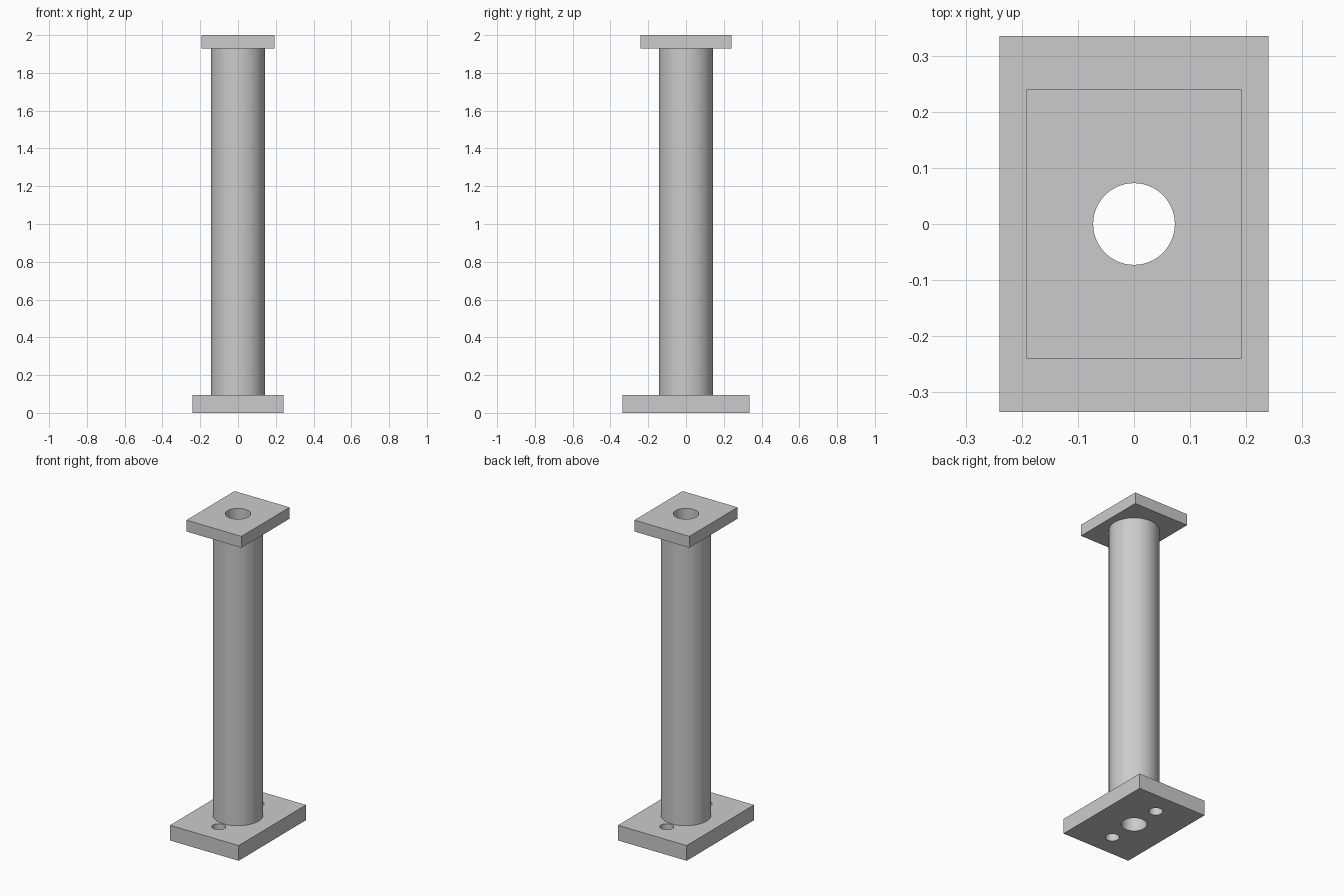
import bpy
import bmesh
from math import radians

cube = bpy.data.objects.get("Cube")
if cube:
    bpy.data.objects.remove(cube, do_unlink=True)

SEGMENTS = 64
BORE = 0.073
COLUMN_RADIUS = 0.144
BASE_TOP = 0.096
CAP_BOTTOM = 1.928

# Single grey finish
grey = bpy.data.materials.new("grey_metal")
grey.use_nodes = True
colour = (0.6, 0.6, 0.6, 1.0)
grey.diffuse_color = colour
grey.node_tree.nodes["Principled BSDF"].inputs["Base Color"].default_value = colour


def finish(obj):
    obj.data.materials.clear()
    obj.data.materials.append(grey)
    bpy.ops.object.select_all(action="DESELECT")
    obj.select_set(True)
    bpy.context.view_layer.objects.active = obj
    bpy.ops.object.shade_smooth_by_angle(angle=radians(30))


def drilled_plate(name, width, depth, bottom, top, holes):
    """Rectangular plate with vertical through holes given as (y, radius)."""
    middle = (bottom + top) / 2
    bpy.ops.mesh.primitive_cube_add(size=1, location=(0, 0, middle))
    plate = bpy.context.object
    plate.name = name
    plate.scale = (width, depth, top - bottom)
    bpy.ops.object.transform_apply(location=True, rotation=False, scale=True)
    for y, radius in holes:
        bpy.ops.mesh.primitive_cylinder_add(
            vertices=SEGMENTS, radius=radius, depth=1, location=(0, y, middle))
        drill = bpy.context.object
        drill.hide_render = True
        bpy.context.view_layer.objects.active = plate
        cut = plate.modifiers.new("hole", "BOOLEAN")
        cut.operation = "DIFFERENCE"
        cut.solver = "EXACT"
        cut.object = drill
        bpy.ops.object.modifier_apply(modifier=cut.name)
        bpy.data.objects.remove(drill, do_unlink=True)
    finish(plate)


# Base plate with central bore and two bolt holes; top plate with bore only
drilled_plate("base_plate", 0.48, 0.672, 0, BASE_TOP,
              [(0, BORE), (-0.192, 0.04), (0.192, 0.04)])
drilled_plate("top_plate", 0.384, 0.48, CAP_BOTTOM, 2, [(0, BORE)])

# Hollow column: outer and inner walls, closed off by the plates
bm = bmesh.new()
for radius, inward in ((COLUMN_RADIUS, False), (BORE, True)):
    wall = bmesh.ops.create_cone(bm, cap_ends=False, segments=SEGMENTS,
                                 radius1=radius, radius2=radius,
                                 depth=CAP_BOTTOM - BASE_TOP)["verts"]
    faces = list({f for v in wall for f in v.link_faces})
    bmesh.ops.recalc_face_normals(bm, faces=faces)
    outward = faces[0].normal.dot(faces[0].calc_center_median()) > 0
    if outward == inward:
        bmesh.ops.reverse_faces(bm, faces=faces)
bmesh.ops.translate(bm, verts=bm.verts, vec=(0, 0, (BASE_TOP + CAP_BOTTOM) / 2))
mesh = bpy.data.meshes.new("column")
bm.to_mesh(mesh)
bm.free()
column = bpy.data.objects.new("column", mesh)
bpy.context.collection.objects.link(column)
finish(column)
